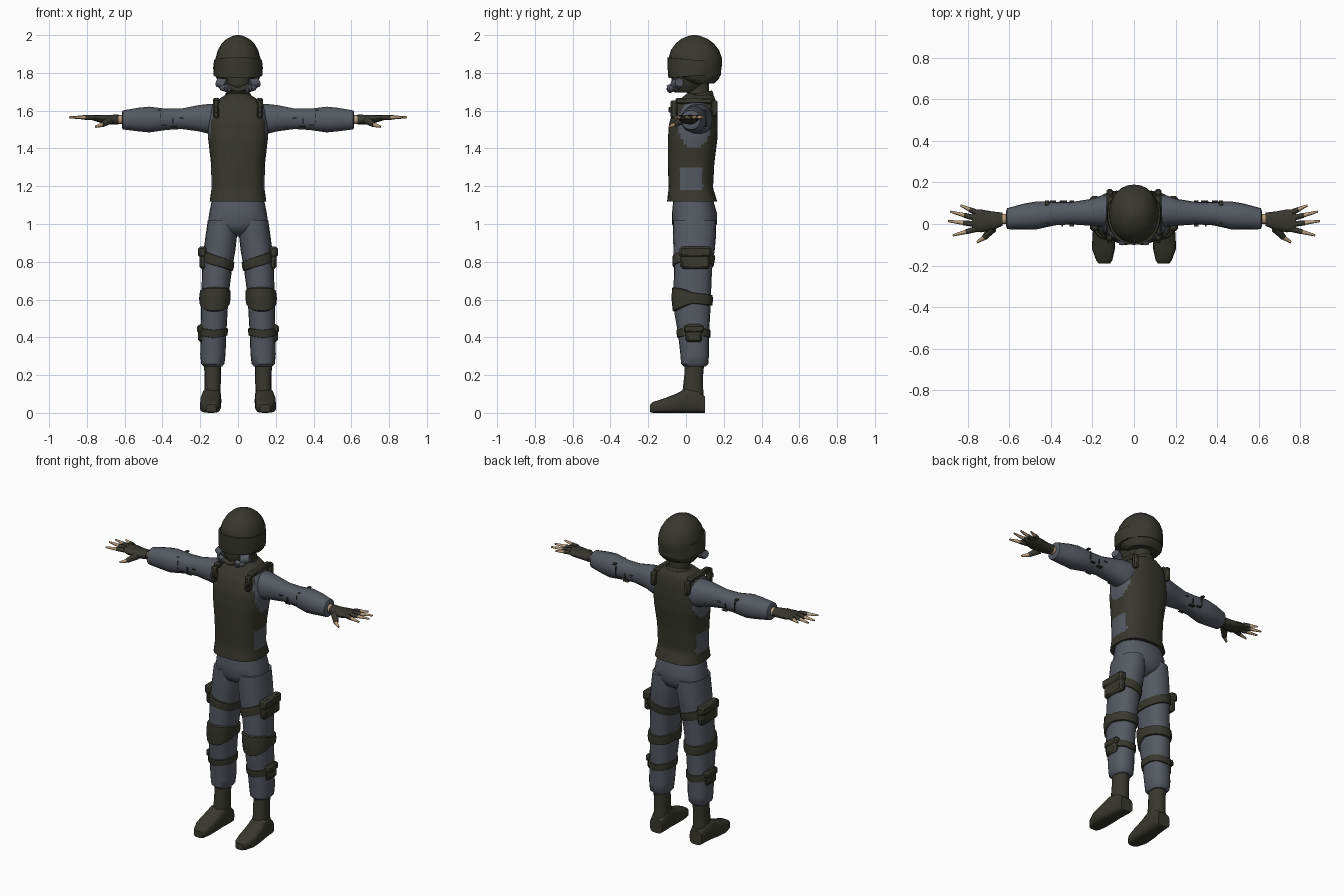
import bpy, math
from mathutils import Vector


def material(name, rgb):
    m = bpy.data.materials.new(name)
    m.diffuse_color = (*rgb, 1)
    return m


OLIVE = material("dark olive", (0.040, 0.039, 0.028))
GREY = material("slate grey", (0.092, 0.102, 0.122))
SKIN = material("skin", (0.50, 0.35, 0.21))


def make(name, verts, faces, mats, mirror=False, angle=40, rule=None):
    me = bpy.data.meshes.new(name)
    me.from_pydata([tuple(v) for v in verts], [], faces)
    ob = bpy.data.objects.new(name, me)
    bpy.context.collection.objects.link(ob)
    for m in mats:
        me.materials.append(m)
    if rule:
        for p in me.polygons:
            p.material_index = rule(p.center)
    bpy.ops.object.select_all(action='DESELECT')
    ob.select_set(True)
    bpy.context.view_layer.objects.active = ob
    bpy.ops.object.mode_set(mode='EDIT')
    bpy.ops.mesh.select_all(action='SELECT')
    bpy.ops.mesh.normals_make_consistent(inside=False)
    bpy.ops.object.mode_set(mode='OBJECT')
    if mirror:
        ob.modifiers.new("mirror", 'MIRROR').use_mirror_merge = False
        bpy.ops.object.modifier_apply(modifier="mirror")
    bpy.ops.object.shade_smooth_by_angle(angle=math.radians(angle))
    return ob


def rings(name, rows, mats, **kw):
    """Skin a stack of closed rings and cap both ends."""
    n, k = len(rows[0]), len(rows)
    faces = [(r * n + i, r * n + (i + 1) % n, (r + 1) * n + (i + 1) % n, (r + 1) * n + i)
             for r in range(k - 1) for i in range(n)]
    faces += [tuple(range(n)), tuple(range((k - 1) * n, k * n))]
    return make(name, [v for row in rows for v in row], faces, mats, **kw)


def oval(a, p):
    c, s = math.cos(a), math.sin(a)
    return (math.copysign(abs(c) ** (2 / p), c), math.copysign(abs(s) ** (2 / p), s))


def section(secs, t):
    """Linear lookup of (lo1, hi1, lo2, hi2) at position t."""
    for a, b in zip(secs, secs[1:]):
        if a[0] <= t <= b[0]:
            f = (t - a[0]) / (b[0] - a[0])
            return [u + (v - u) * f for u, v in zip(a[1:], b[1:])]
    return (secs[0] if t < secs[0][0] else secs[-1])[1:]


def point(sec, a, p=2.3, off=0):
    l1, h1, l2, h2 = sec
    c, s = oval(a, p)
    return ((l1 + h1) / 2 + ((h1 - l1) / 2 + off) * c, (l2 + h2) / 2 + ((h2 - l2) / 2 + off) * s)


def loft(name, secs, mats, axis='z', n=20, p=2.3, steps=0, **kw):
    if steps:
        t0, t1 = secs[0][0], secs[-1][0]
        ts = [t0 + (t1 - t0) * i / steps for i in range(steps + 1)]
        secs = [(t, *section(secs, t)) for t in ts]
    rows = []
    for t, *sec in secs:
        uv = [point(sec, 2 * math.pi * i / n, p) for i in range(n)]
        rows.append([{'z': (u, v, t), 'x': (t, u, v), 'y': (u, t, v)}[axis] for u, v in uv])
    return rings(name, rows, mats, **kw)


def tube(name, p0, p1, r0, r1, mat, n=8, **kw):
    p0, p1 = Vector(p0), Vector(p1)
    q = (p1 - p0).to_track_quat('Z', 'Y')
    ring = lambda c, r: [c + q @ Vector((r * math.cos(i * 2 * math.pi / n),
                                         r * math.sin(i * 2 * math.pi / n), 0)) for i in range(n)]
    return rings(name, [ring(p0, r0), ring(p1, r1)], [mat], mirror=True, angle=50, **kw)


def box(name, lo, hi, mat, bevel=0.008):
    v = [(x, y, z) for x in (lo[0], hi[0]) for y in (lo[1], hi[1]) for z in (lo[2], hi[2])]
    f = [(0, 1, 3, 2), (4, 6, 7, 5), (0, 4, 5, 1), (2, 3, 7, 6), (0, 2, 6, 4), (1, 5, 7, 3)]
    ob = make(name, v, f, [mat], mirror=True)
    b = ob.modifiers.new("bevel", 'BEVEL')
    b.width, b.segments = bevel, 1


# Vest, with grey side panels and armholes
def vest_rule(c):
    armhole = ((c.y - 0.045) / 0.085) ** 2 + ((c.z - 1.53) / 0.13) ** 2 < 1
    panel = -0.03 < c.y < 0.09 and 1.18 < c.z < 1.30
    return 1 if abs(c.x) > 0.09 and (armhole or panel) else 0


loft("vest", [(1.12, -.150, .150, -.100, .165), (1.19, -.140, .140, -.092, .143),
              (1.32, -.143, .143, -.096, .150), (1.45, -.158, .158, -.096, .166),
              (1.53, -.160, .160, -.090, .168), (1.60, -.148, .148, -.070, .166),
              (1.645, -.128, .128, -.042, .160), (1.675, -.080, .080, -.015, .150),
              (1.69, -.055, .055, .005, .13)],
     [OLIVE, GREY], n=48, p=2.7, steps=38, rule=vest_rule)

# Tilted collar and neck
rows = []
for z, g in ((1.63, .012), (1.675, .004), (1.69, -.002), (1.68, -.012)):
    ring = [point((-.068, .068, -.015, .140), 2 * math.pi * i / 20, 2, g) for i in range(20)]
    rows.append([(x, y, z + 0.22 * (y - 0.06)) for x, y in ring])
rings("collar", rows, [OLIVE])
loft("neck", [(1.64, -.055, .055, .01, .125), (1.80, -.055, .055, .0, .12)], [OLIVE])

# Shoulder straps with buckles
box("strap_front", (.100, -.082, 1.56), (.132, -.045, 1.655), OLIVE)
box("strap_buckle", (.105, -.092, 1.59), (.127, -.07, 1.62), OLIVE, .004)
box("strap_shoulder", (.098, -.055, 1.635), (.132, .14, 1.668), OLIVE)
box("strap_back", (.100, .135, 1.57), (.132, .168, 1.655), OLIVE)

# Sleeves
loft("sleeve", [(.09, -.01, .14, 1.47, 1.635), (.15, -.015, .140, 1.475, 1.637),
                (.21, -.008, .120, 1.490, 1.630), (.30, -.002, .106, 1.502, 1.612),
                (.38, -.006, .106, 1.497, 1.611), (.47, -.026, .108, 1.484, 1.622),
                (.53, -.027, .098, 1.490, 1.616), (.61, -.025, .076, 1.500, 1.602),
                (.615, -.012, .064, 1.515, 1.59)],
     [GREY], axis='x', n=18, p=2.2, mirror=True)
# Worn strap scraps round the elbows
for x, z, w, h in ((.30, 1.56, .022, .005), (.34, 1.515, .035, .005), (.41, 1.56, .006, .05),
                   (.345, 1.545, .006, .03), (.39, 1.525, .03, .006), (.42, 1.60, .018, .008)):
    fy = .052 - .056 * (max(0, 1 - abs((z - 1.555) / .06) ** 2.2)) ** (1 / 2.2)
    box("elbow_scrap", (x - w / 2, fy - .008, z - h / 2), (x + w / 2, fy + .012, z + h / 2), OLIVE, .001)
    box("elbow_scrap_back", (x - w / 2, .09, z - h / 2), (x + w / 2, .112, z + h / 2), OLIVE, .001)

# Hands: wrist, half glove, fingers
loft("wrist", [(.60, .0, .05, 1.528, 1.578), (.65, .0, .048, 1.53, 1.575)],
     [SKIN], axis='x', n=12, mirror=True)
loft("glove_palm", [(.632, -.008, .055, 1.527, 1.579), (.68, -.03, .060, 1.528, 1.578),
                    (.735, -.040, .070, 1.538, 1.577), (.78, -.036, .068, 1.552, 1.575)],
     [OLIVE], axis='x', n=12, mirror=True)
for base, tip in (((.76, .056), (.835, .090)), ((.77, .030), (.885, .060)), ((.77, .0), (.895, .014)),
                  ((.765, -.026), (.872, -.055))):
    b, t = Vector((*base, 1.564)), Vector((*tip, 1.565))
    mid = b.lerp(t, .42)
    tube("glove_finger", b, mid, .014, .012, OLIVE)
    tube("fingertip", mid, t, .0105, .005, SKIN)
tube("glove_thumb", (.68, -.02, 1.55), (.72, -.065, 1.525), .022, .014, OLIVE)
tube("thumb_tip", (.72, -.065, 1.525), (.755, -.088, 1.515), .012, .006, SKIN)

# Trousers
loft("hips", [(.935, -.03, .03, .0, .10), (.96, -.10, .10, -.055, .145), (1.0, -.160, .160, -.074, .163),
              (1.06, -.152, .152, -.074, .163), (1.14, -.136, .136, -.066, .140)], [GREY], n=24)
LEG = [(.245, .085, .180, -.010, .105), (.26, .072, .195, -.026, .118), (.31, .066, .200, -.030, .122),
       (.42, .062, .198, -.042, .122), (.52, .056, .196, -.060, .128), (.62, .050, .194, -.066, .132),
       (.76, .032, .190, -.064, .138), (.86, .014, .182, -.066, .152), (.95, .004, .170, -.070, .160),
       (1.02, .004, .160, -.070, .160)]
loft("trouser_leg", LEG, [GREY], mirror=True)


# Leg straps and knee pads wrapped round the trouser leg
def wrap(name, low, high, off=0.006, n=24):
    rows = []
    for f, o in ((0, -.004), (.06, off), (.5, off * 1.3), (.94, off), (1, -.004)):
        row = []
        for i in range(n):
            a = 2 * math.pi * i / n
            c, front = math.cos(a), -math.sin(a)
            z0, z1 = low(c, front), high(c, front)
            z = z0 + (z1 - z0) * f
            row.append((*point(section(LEG, z), a, 2.3, o), z))
        rows.append(row)
    rings(name, rows, [OLIVE], mirror=True)


wrap("thigh_strap", lambda c, f: .775 + .025 * c, lambda c, f: .83 + .03 * c)
wrap("knee_pad", lambda c, f: .578 - .045 * max(0, f) + .012 * min(0, f),
     lambda c, f: .638 + .03 * max(0, f) ** .5 - .012 * max(0, -f), .009)
wrap("shin_strap", lambda c, f: .395 + .012 * abs(c), lambda c, f: .440 + .01 * abs(c))

# Pouches on the outer legs
box("thigh_pouch", (.165, -.028, .762), (.205, .128, .872), OLIVE, .012)
box("thigh_pouch_flap", (.165, -.034, .825), (.211, .134, .880), OLIVE, .010)
box("shin_pouch", (.175, -.002, .375), (.212, .086, .470), OLIVE, .012)
box("shin_pouch_flap", (.175, -.010, .425), (.217, .094, .465), OLIVE, .008)

# Boots
loft("boot_shaft", [(.05, .090, .182, -.025, .098), (.13, .092, .178, -.018, .092),
                    (.20, .090, .178, -.010, .092), (.27, .090, .180, -.008, .098)],
     [OLIVE], n=14, mirror=True)
loft("boot_foot", [(-.190, .115, .170, .004, .045), (-.175, .104, .182, 0, .058),
                   (-.12, .092, .202, 0, .075), (-.05, .090, .200, 0, .102), (.0, .090, .192, 0, .130),
                   (.06, .088, .185, 0, .125), (.10, .095, .178, 0, .085)],
     [OLIVE], axis='y', n=16, p=3.5, mirror=True)

# Head: helmet, visor, face
HELMET = [(1.745, -.095, .095, .010, .150), (1.765, -.112, .112, -.030, .172),
          (1.79, -.119, .119, -.070, .183), (1.84, -.121, .121, -.092, .190),
          (1.88, -.118, .118, -.092, .190), (1.92, -.107, .107, -.080, .175),
          (1.955, -.087, .087, -.055, .148), (1.98, -.060, .060, -.025, .115),
          (1.995, -.030, .030, .010, .078), (2.0, -.010, .010, .032, .055)]
loft("helmet", HELMET, [OLIVE], n=24, p=2.1)
rows = []
for f, o in ((0, -.01), (.0, .008), (.5, .011), (1, .008), (1, -.01)):
    row = []
    for i in range(24):
        a = 2 * math.pi * i / 24
        front = -math.sin(a)
        low = 1.785 - .012 * max(0, front)
        high = 1.868 + .014 * front
        z = low + (high - low) * f
        shape = section(HELMET, max(z, 1.825))
        row.append((*point(shape, a, 2.2, o if front > -.3 else min(o, .002) - .004), z))
    rows.append(row)
rings("visor", rows, [OLIVE])
loft("face", [(1.695, -.042, .042, -.060, .06), (1.715, -.06, .06, -.075, .09),
              (1.75, -.080, .080, -.078, .11), (1.80, -.09, .09, -.078, .12)], [OLIVE], n=16)

# Breathing mask: side canisters, hoses and front valve
tube("mask_canister", (.062, -.055, 1.738), (.108, -.035, 1.750), .030, .024, GREY, n=12)
tube("mask_hose", (.085, -.055, 1.725), (.045, -.088, 1.712), .019, .019, GREY, n=10)
tube("mask_bar", (.045, -.086, 1.725), (.0, -.084, 1.708), .015, .013, OLIVE, n=10)
tube("mask_valve", (.055, -.075, 1.722), (.055, -.098, 1.716), .021, .017, GREY, n=12)
